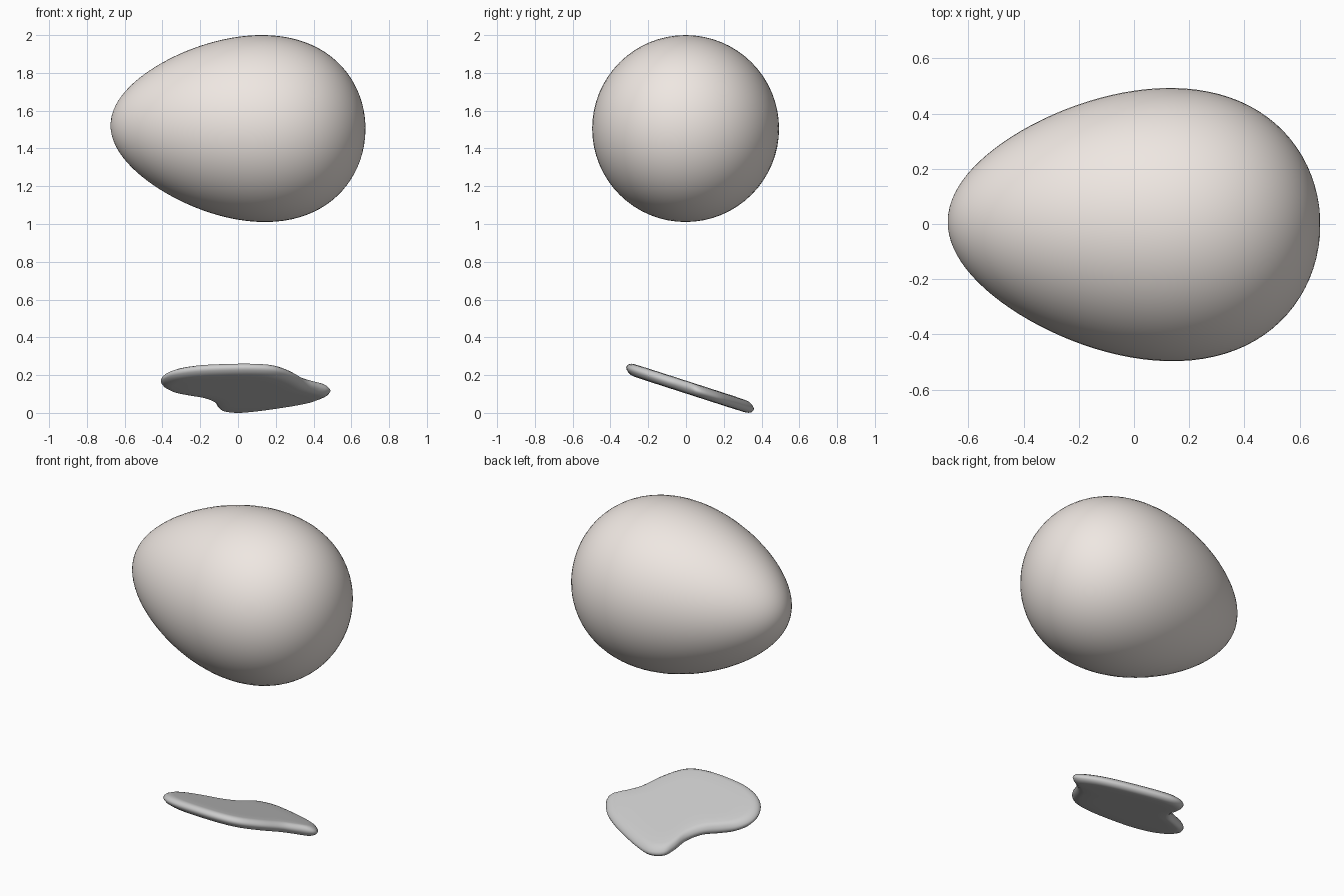
import bpy, bmesh
from math import sin, cos, pi, radians
from mathutils import Vector, Matrix

if "Cube" in bpy.data.objects:
    bpy.data.objects.remove(bpy.data.objects["Cube"])


def make_object(name, bm, colour):
    bmesh.ops.recalc_face_normals(bm, faces=bm.faces)
    me = bpy.data.meshes.new(name)
    bm.to_mesh(me)
    bm.free()
    me.polygons.foreach_set("use_smooth", [True] * len(me.polygons))
    mat = bpy.data.materials.new(name + "_colour")
    mat.diffuse_color = colour
    mat.use_nodes = True
    mat.node_tree.nodes["Principled BSDF"].inputs["Base Color"].default_value = mat.diffuse_color
    me.materials.append(mat)
    ob = bpy.data.objects.new(name, me)
    bpy.context.collection.objects.link(ob)
    return ob


def skin(start, rings, end):
    """Closed surface from a pole, through loops of points, to another pole."""
    bm = bmesh.new()
    a, b = bm.verts.new(start), bm.verts.new(end)
    loops = [[bm.verts.new(p) for p in ring] for ring in rings]
    n = len(loops[0])
    for i in range(n):
        j = (i + 1) % n
        bm.faces.new((a, loops[0][j], loops[0][i]))
        for lo, hi in zip(loops, loops[1:]):
            bm.faces.new((lo[i], lo[j], hi[j], hi[i]))
        bm.faces.new((b, loops[-1][i], loops[-1][j]))
    return bm


# Egg: egg-curve profile revolved about x, blunt end at +x
HALF, RADIUS, TAPER, STEPS, SIDES = 0.675, 0.484, 0.217, 48, 64
rings = []
for k in range(1, STEPS):
    t = pi * k / STEPS
    r = RADIUS * sin(t) * (1 + TAPER * cos(t))
    rings.append([(HALF * cos(t), r * cos(2 * pi * s / SIDES), r * sin(2 * pi * s / SIDES))
                  for s in range(SIDES)])
bm = skin((HALF, 0, 0), rings, (-HALF, 0, 0))
tilt = Matrix.Rotation(radians(1.6), 4, 'Y') @ Matrix.Rotation(radians(-0.9), 4, 'Z')
bmesh.ops.transform(bm, matrix=tilt, verts=bm.verts)
top = max(v.co.z for v in bm.verts)
bmesh.ops.translate(bm, vec=(0, 0, 2.0 - top), verts=bm.verts)
make_object("egg", bm, (0.86, 0.80, 0.76, 1))

# Shell shard: irregular rounded outline, thickened with a soft rim
outline = [(.49, .06), (.42, -.01), (.36, -.07), (.29, -.19), (.2, -.285), (.08, -.315),
           (-.08, -.31), (-.23, -.285), (-.34, -.23), (-.40, -.15), (-.405, -.07),
           (-.36, 0), (-.28, .05), (-.19, .10), (-.13, .18), (-.11, .27),
           (-.08, .335), (0, .36), (.1, .335), (.22, .285), (.34, .225), (.43, .16)]
pts = [Vector(p) for p in outline]
loop = []
for i in range(len(pts)):
    p0, p1, p2, p3 = (pts[(i + d) % len(pts)] for d in (-1, 0, 1, 2))
    for s in range(4):
        t = s / 4
        loop.append(0.5 * (2 * p1 + (p2 - p0) * t + (2 * p0 - 5 * p1 + 4 * p2 - p3) * t * t
                           + (3 * p1 - p0 - 3 * p2 + p3) * t ** 3))
centre = Vector((0.03, 0.0))


def lift(p, dz):
    return (p.x, p.y, 0.151 - 0.322 * p.y + dz)


half_section = [(.35, .034), (.65, .034), (.86, .033), (.92, .030), (.965, .021), (.99, .010)]
section = half_section + [(1, 0)] + [(s, -h) for s, h in reversed(half_section)]
rings = [[lift(centre + (p - centre) * s, h) for p in loop] for s, h in section]
bm = skin(lift(centre, .034), rings, lift(centre, -.034))
low = min(v.co.z for v in bm.verts)
bmesh.ops.translate(bm, vec=(0, 0, -low), verts=bm.verts)
make_object("shell_shard", bm, (0.90, 0.90, 0.88, 1))
